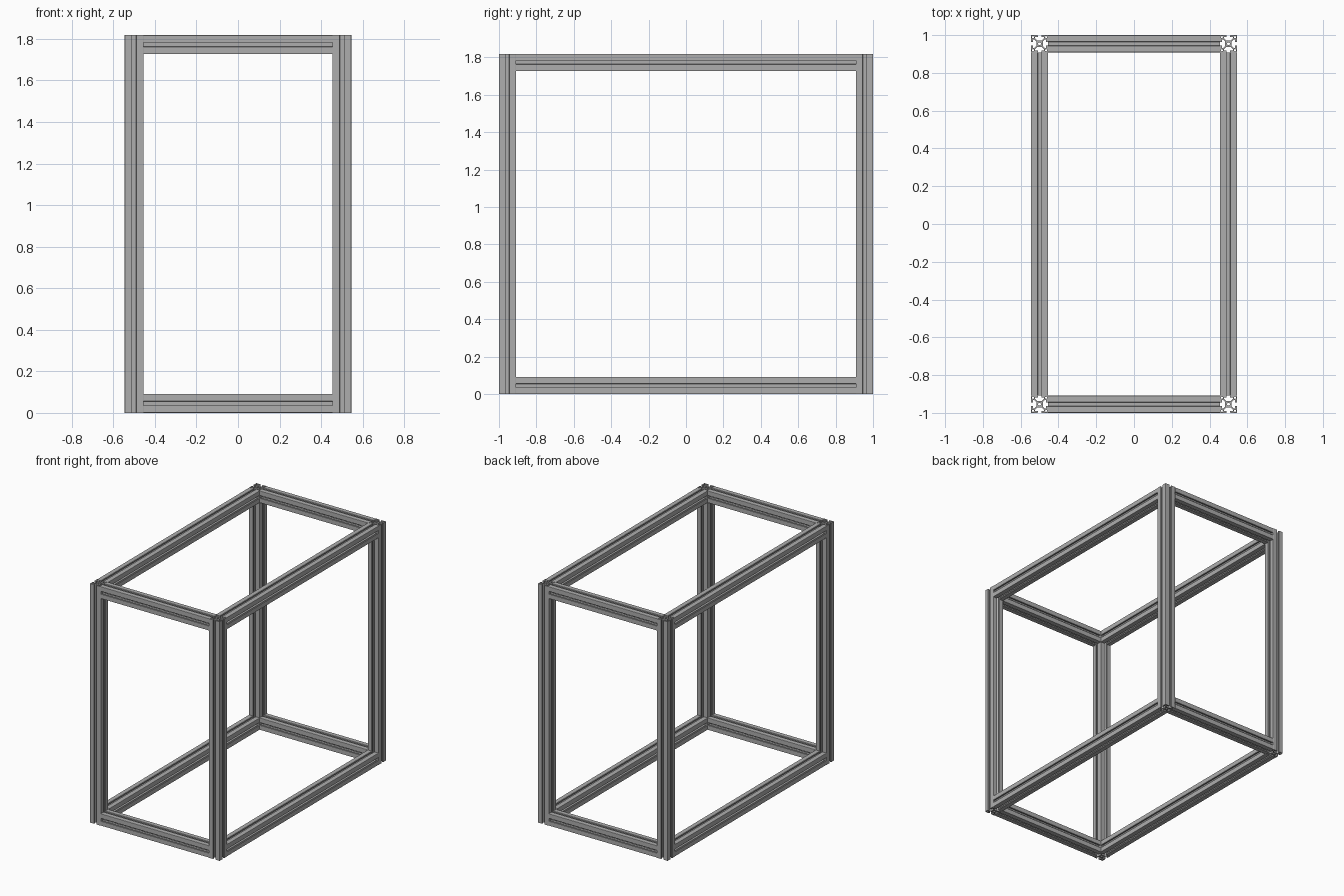
import bpy
import math

cube = bpy.data.objects.get("Cube")
if cube:
    bpy.data.objects.remove(cube, do_unlink=True)

# Overall frame: every size is a multiple of the beam width
W = 1 / 11
WIDTH, DEPTH, HEIGHT = 12 * W, 22 * W, 20 * W
UNIT = W / 40

# Bare aluminium
metal = bpy.data.materials.new("aluminium_grey")
metal.use_nodes = True
grey = (0.42, 0.42, 0.42, 1)
metal.diffuse_color = grey
metal.node_tree.nodes["Principled BSDF"].inputs["Base Color"].default_value = grey


def circle(cx, cy, r, n=14):
    return [(cx + r * math.cos(2 * math.pi * i / n),
             cy + r * math.sin(2 * math.pi * i / n)) for i in range(n)]


def slot_profile():
    """Square beam section with a T-slot in each side, and hollow bores."""
    half = [(7.5, 5), (12.8, 10.3), (15.5, 10.3), (15.5, 4.1),
            (19.3, 4.1), (20, 4.8), (20, 18.5), (19.6, 19.6)]
    corner = half + [(y, x) for x, y in reversed(half[:-1])]
    outline = []
    for k in range(4):
        for x, y in corner:
            for _ in range(k):
                x, y = -y, x
            outline.append((x, y))
    loops = [outline, circle(0, 0, 3.4)]
    for sx in (-1, 1):
        for sy in (-1, 1):
            loops.append(circle(sx * 15.3, sy * 15.3, 2.5))
    return loops


def beam_mesh(name, length):
    """Extrude the slotted section along z, centred on the origin."""
    curve = bpy.data.curves.new(name + "_profile", 'CURVE')
    curve.dimensions = '2D'
    curve.fill_mode = 'BOTH'
    curve.extrude = length / 2
    for loop in slot_profile():
        spline = curve.splines.new('POLY')
        spline.points.add(len(loop) - 1)
        for p, (x, y) in zip(spline.points, loop):
            p.co = (x * UNIT, y * UNIT, 0, 1)
        spline.use_cyclic_u = True
    temp = bpy.data.objects.new(name + "_profile", curve)
    bpy.context.scene.collection.objects.link(temp)
    graph = bpy.context.evaluated_depsgraph_get()
    mesh = bpy.data.meshes.new_from_object(temp.evaluated_get(graph))
    bpy.data.objects.remove(temp, do_unlink=True)
    mesh.name = name
    mesh.materials.clear()
    mesh.materials.append(metal)
    for poly in mesh.polygons:
        poly.use_smooth = False
        poly.material_index = 0
    return mesh


def place(name, mesh, location, rotation=(0, 0, 0)):
    ob = bpy.data.objects.new(name, mesh)
    ob.location = location
    ob.rotation_euler = rotation
    bpy.context.scene.collection.objects.link(ob)


post = beam_mesh("post", HEIGHT)
side_rail = beam_mesh("side_rail", DEPTH - 2 * W)
cross_rail = beam_mesh("cross_rail", WIDTH - 2 * W)

px, py = (WIDTH - W) / 2, (DEPTH - W) / 2
sides = ((-1, "right"), (1, "left"))
ends = ((-1, "front"), (1, "back"))
levels = ((W / 2, "bottom"), (HEIGHT - W / 2, "top"))

# Upright corner posts
for sx, side in sides:
    for sy, end in ends:
        place(f"{end}_{side}_post", post, (sx * px, sy * py, HEIGHT / 2))

# Rails fitted between the posts at floor and top level
for z, level in levels:
    for sx, side in sides:
        place(f"{level}_{side}_rail", side_rail, (sx * px, 0, z),
              (math.pi / 2, 0, 0))
    for sy, end in ends:
        place(f"{level}_{end}_rail", cross_rail, (0, sy * py, z),
              (0, math.pi / 2, 0))
